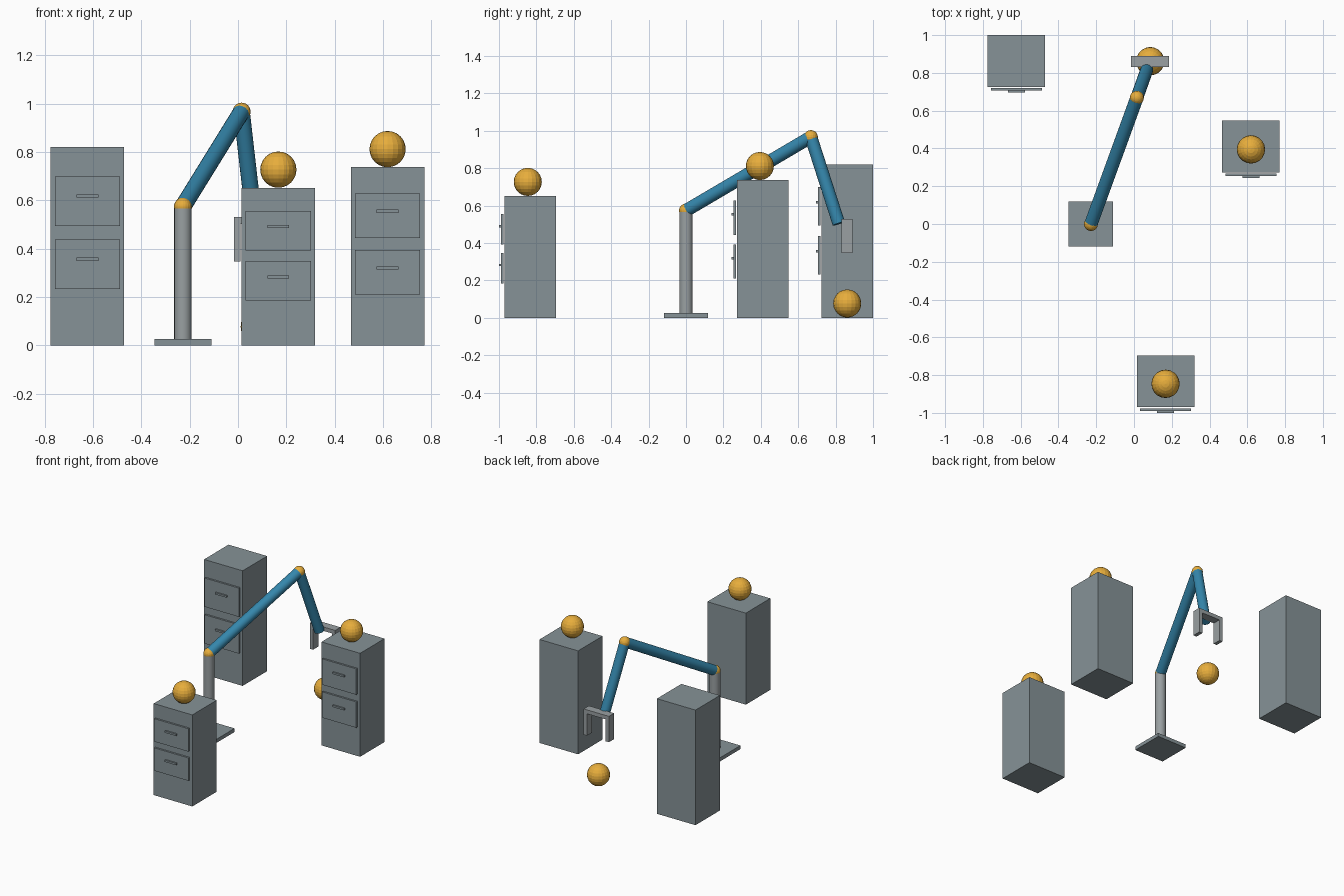
import bpy, math
from mathutils import Vector

if "Cube" in bpy.data.objects:
    bpy.data.objects.remove(bpy.data.objects["Cube"])


def material(name, rgb):
    m = bpy.data.materials.new(name)
    m.diffuse_color = (*rgb, 1)
    m.use_nodes = True
    m.node_tree.nodes["Principled BSDF"].inputs["Base Color"].default_value = m.diffuse_color
    return m


GREY = material("cabinet grey", (0.24, 0.29, 0.31))
METAL = material("metal grey", (0.32, 0.35, 0.36))
BLUE = material("arm blue", (0.035, 0.24, 0.41))
GOLD = material("gold", (0.80, 0.42, 0.045))


def finish(name, mat):
    ob = bpy.context.object
    ob.name = name
    ob.data.materials.append(mat)
    return ob


def box(name, x, y, z, mat):
    """Box from (min, max) ranges on each axis."""
    bpy.ops.mesh.primitive_cube_add(size=1, location=[(a + b) / 2 for a, b in (x, y, z)])
    ob = finish(name, mat)
    ob.scale = [b - a for a, b in (x, y, z)]
    bpy.ops.object.transform_apply(location=False, rotation=False)
    return ob


def ball(name, loc, r, mat):
    bpy.ops.mesh.primitive_uv_sphere_add(segments=20, ring_count=12, radius=r, location=loc)
    return finish(name, mat)


def rod(name, p, q, r, mat):
    p, q = Vector(p), Vector(q)
    bpy.ops.mesh.primitive_cylinder_add(vertices=20, radius=r, depth=(q - p).length,
                                        location=(p + q) / 2)
    ob = finish(name, mat)
    ob.rotation_euler = (q - p).to_track_quat('Z', 'Y').to_euler()
    bpy.ops.object.shade_smooth_by_angle(angle=math.radians(30))
    return ob


# Cabinets: each has two drawers with handles, sized from its height
def cabinet(name, cx, front, h):
    box(name, (cx - 0.152, cx + 0.152), (front, front + 0.275), (0, h), GREY)
    for label, k in (("lower", 0.409), ("upper", 0.728)):
        zc, half = k * h, 0.125 * h
        box(f"{name}_{label}_drawer", (cx - 0.135, cx + 0.135),
            (front - 0.019, front - 0.006), (zc - half, zc + half), GREY)
        zh = zc + 0.2 * half
        box(f"{name}_{label}_handle", (cx - 0.045, cx + 0.045),
            (front - 0.03, front - 0.018), (zh - 0.0065, zh + 0.0065), GREY)


cabinet("tall_cabinet", -0.623, 0.725, 0.82)
cabinet("short_cabinet", 0.167, -0.97, 0.652)
cabinet("middle_cabinet", 0.619, 0.273, 0.737)

# Balls on two cabinets and on the floor
ball("short_cabinet_ball", (0.167, -0.846, 0.727), 0.075, GOLD)
ball("middle_cabinet_ball", (0.619, 0.395, 0.812), 0.075, GOLD)
ball("floor_ball", (0.086, 0.862, 0.077), 0.075, GOLD)

# Robot base and column
BX = -0.228
box("base_plate", (BX - 0.118, BX + 0.118), (-0.118, 0.118), (0, 0.026), GREY)
shoulder, elbow, wrist = (BX, 0, 0.574), (0.015, 0.668, 0.967), (0.068, 0.817, 0.504)
rod("column", (BX, 0, 0.02), shoulder, 0.036, METAL)

# Arm links and joints
rod("upper_arm", shoulder, elbow, 0.035, BLUE)
rod("forearm", elbow, wrist, 0.034, BLUE)
ball("shoulder_joint", shoulder, 0.037, GOLD)
ball("elbow_joint", elbow, 0.037, GOLD)

# Gripper: cross bar with two hanging fingers
GX, GY = 0.084, (0.831, 0.89)
box("gripper_bar", (GX - 0.1, GX + 0.1), GY, (0.502, 0.53), METAL)
for side, label in ((-1, "left"), (1, "right")):
    a, b = sorted((GX + side * 0.1, GX + side * 0.074))
    box(f"gripper_{label}_finger", (a, b), GY, (0.346, 0.502), METAL)
